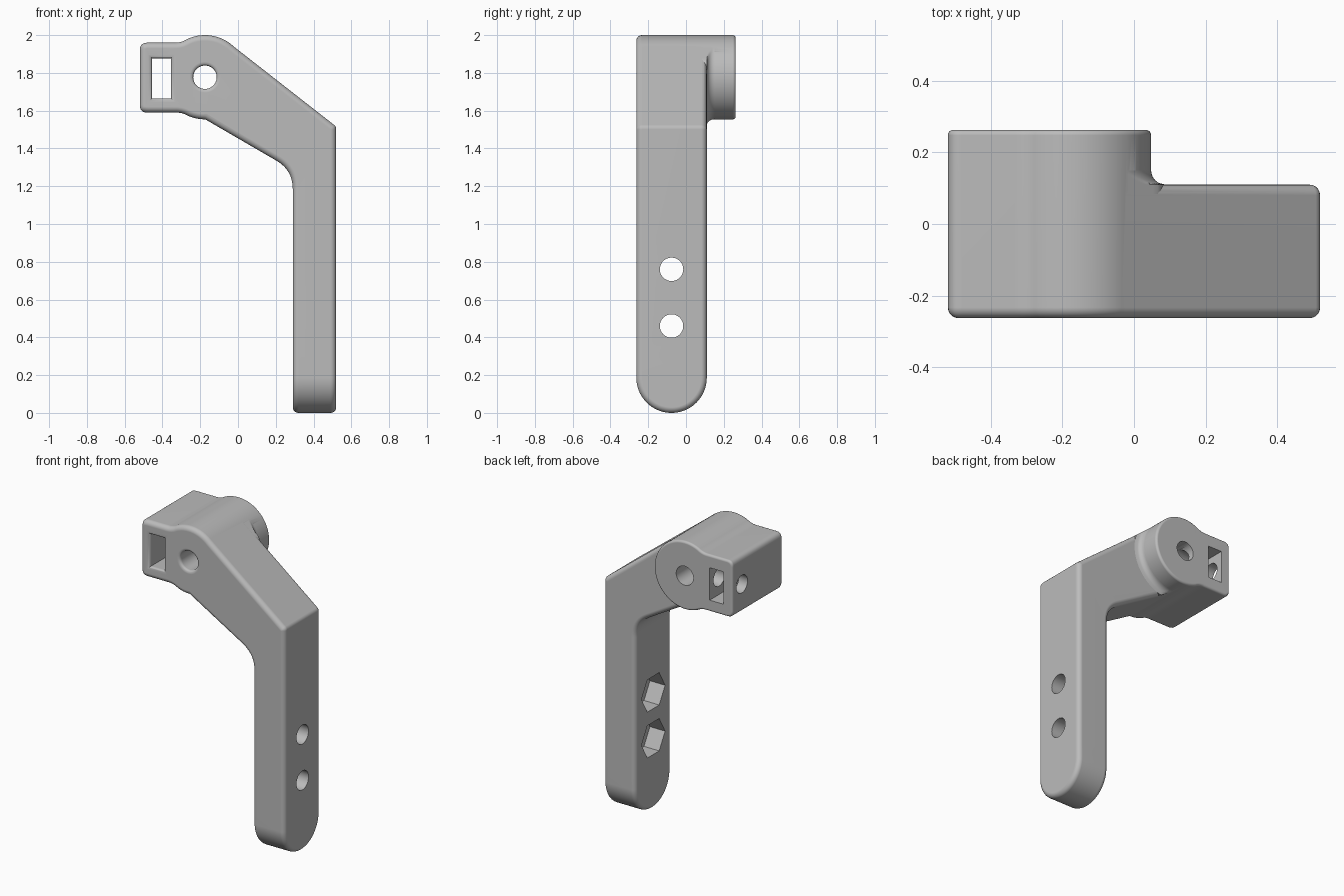
import bpy, bmesh, math

cube = bpy.data.objects.get("Cube")
if cube:
    bpy.data.objects.remove(cube, do_unlink=True)

grey = bpy.data.materials.new("plain_grey")
grey.use_nodes = True
grey.diffuse_color = (0.5, 0.5, 0.5, 1)
grey.node_tree.nodes["Principled BSDF"].inputs["Base Color"].default_value = (0.5, 0.5, 0.5, 1)

CX, CZ, R = -0.175, 1.777, 0.223       # pivot boss
FRONT, ARM_BACK, BACK = -0.263, 0.11, 0.263
LEG_IN, LEG_OUT, SEAM = 0.29, 0.52, 0.3
LEG_Y, LEG_R = (FRONT + ARM_BACK) / 2, (ARM_BACK - FRONT) / 2
ROUND = 0.03
TOP_ANGLE = 52


def arc(cx, cy, r, a0, a1, n):
    angles = [math.radians(a0 + (a1 - a0) * i / n) for i in range(n + 1)]
    return [(cx + r * math.cos(a), cy + r * math.sin(a)) for a in angles]


def soften(prev, corner, nxt, d, n=6):
    """Round one profile corner, starting d away from it."""
    def toward(q):
        s = d / math.dist(corner, q)
        return [c + (k - c) * s for c, k in zip(corner, q)]
    a, b = toward(prev), toward(nxt)
    ts = [i / n for i in range(n + 1)]
    return [tuple((1 - t) ** 2 * p + 2 * t * (1 - t) * c + t * t * q
                  for p, c, q in zip(a, corner, b)) for t in ts]


def flare(t, f):
    """Extra radius of a rounded mouth at depth t."""
    return f - math.sqrt(max(f * f - (f - t) ** 2, 0))


def along_y(u, v, d):
    return (u, d, v)


def along_x(u, v, d):
    return (d, u, v)


def loft(rings, place, closed=True):
    """Skin a list of (depth, points) rings."""
    bm = bmesh.new()
    loops = [[bm.verts.new(place(u, v, d)) for u, v in pts] for d, pts in rings]
    n = len(loops[0])
    for a, b in zip(loops, loops[1:]):
        for i in range(n if closed else n - 1):
            j = (i + 1) % n
            bm.faces.new((a[i], a[j], b[j], b[i]))
    if closed:
        bm.faces.new(loops[0])
        bm.faces.new(loops[-1])
    bmesh.ops.recalc_face_normals(bm, faces=bm.faces)
    return bm


def prism(pts, d0, d1, place, rounds=(0, 0)):
    """Extrude a profile and round its cap edges, except along the leg seam."""
    bm = loft([(d0, pts), (d1, pts)], place)
    axis = 1 if place is along_y else 0
    for d, r in zip((d0, d1), rounds):
        if r:
            edges = [e for e in bm.edges
                     if all(abs(v.co[axis] - d) < 1e-5 for v in e.verts)
                     and not all(abs(v.co.z - SEAM) < 1e-5 for v in e.verts)]
            bmesh.ops.bevel(bm, geom=edges, offset=r, offset_type='OFFSET', segments=5,
                            profile=0.5, affect='EDGES', clamp_overlap=False)
    return bm


def to_object(name, bm):
    mesh = bpy.data.meshes.new(name)
    bm.to_mesh(mesh)
    bm.free()
    mesh.materials.append(grey)
    ob = bpy.data.objects.new(name, mesh)
    bpy.context.collection.objects.link(ob)
    return ob


def activate(ob):
    bpy.ops.object.select_all(action='DESELECT')
    ob.select_set(True)
    bpy.context.view_layer.objects.active = ob


def combine(ob, other, operation):
    activate(ob)
    mod = ob.modifiers.new("combine", 'BOOLEAN')
    mod.object, mod.operation, mod.solver = other, operation, 'EXACT'
    bpy.ops.object.modifier_apply(modifier=mod.name)
    bpy.data.objects.remove(other, do_unlink=True)


def finish(ob):
    activate(ob)
    bpy.ops.object.shade_smooth_by_angle(angle=math.radians(32))
    mod = ob.modifiers.new("clean_shading", 'WEIGHTED_NORMAL')
    mod.keep_sharp = True


# Arm and leg, with the rounded leg tip welded on at the seam
inner = R - 0.001
disc = arc(CX, CZ, inner, TOP_ANGLE, 270, 44)
top = disc[0]
slope = math.tan(math.radians(TOP_ANGLE - 90))
shoulder = (LEG_OUT, top[1] + slope * (LEG_OUT - top[0]))
knee = (LEG_IN, 1.285)
arm = disc + soften(disc[-1], knee, (LEG_IN, SEAM), 0.1, 10)
arm += [(LEG_IN, SEAM), (LEG_OUT, SEAM)]
arm += soften((LEG_OUT, SEAM), shoulder, top, 0.015, 3)
body = prism(arm, FRONT, ARM_BACK, along_y, (ROUND, ROUND))

tip = [(ARM_BACK, SEAM), (FRONT, SEAM)] + arc(LEG_Y, LEG_R, LEG_R, 180, 360, 36)
tip_bm = prism(tip, LEG_IN, LEG_OUT, along_x, (ROUND, ROUND))
tip_mesh = bpy.data.meshes.new("leg_tip")
tip_bm.to_mesh(tip_mesh)
tip_bm.free()
body.from_mesh(tip_mesh)
bpy.data.meshes.remove(tip_mesh)
seam_caps = [f for f in body.faces if all(abs(v.co.z - SEAM) < 1e-4 for v in f.verts)]
bmesh.ops.delete(body, geom=seam_caps, context='FACES')
bmesh.ops.remove_doubles(body, verts=body.verts, dist=0.001)
bmesh.ops.recalc_face_normals(body, faces=body.faces)
bracket = to_object("bracket_arm", body)

# Pivot boss with the clamp block beside it
Z_LOW, Z_HIGH, X_END = 1.59, 1.96, -0.52


def boss_x(z):
    return CX - math.sqrt(R * R - (z - CZ) ** 2)


upper, lower = arc(CX, CZ, R, -112, 115, 46), (boss_x(Z_LOW), Z_LOW)
join, c1, c2 = (boss_x(Z_HIGH), Z_HIGH), (X_END, Z_HIGH), (X_END, Z_LOW)
head = upper + soften(upper[-1], join, c1, 0.03)
head += soften(join, c1, c2, 0.04) + soften(c1, c2, lower, 0.04)
head += soften(c2, lower, upper[0], 0.03)
combine(bracket, to_object("pivot_head", prism(head, FRONT, BACK, along_y, (ROUND, 0.015))), 'UNION')


# Pivot bore and rectangular slot, both with rounded front mouths
def bore_shape(g):
    return arc(CX, CZ, 0.062 + g, 0, 352.5, 47)


def slot_shape(g):
    x0, x1, z0, z1 = -0.455 - g, -0.355 + g, 1.665 - g, 1.877 + g
    return [(x0, z0), (x1, z0), (x1, z1), (x0, z1)]


for name, shape in (("bore", bore_shape), ("slot", slot_shape)):
    f = 0.02
    rings = [(FRONT - 0.05, shape(f))]
    rings += [(FRONT + f * i / 5, shape(flare(f * i / 5, f))) for i in range(6)]
    rings += [(BACK + 0.05, shape(0))]
    combine(bracket, to_object(name + "_cutter", loft(rings, along_y)), 'DIFFERENCE')

# Clamp screw hole from the block end into the bore
screw = arc(0.165, CZ, 0.058, 0, 350, 35)
combine(bracket, to_object("screw_cutter", prism(screw, -0.6, CX, along_x)), 'DIFFERENCE')

# Leg bolt holes with hexagonal nut pockets on the inner side
for z in (0.46, 0.76):
    hole = arc(LEG_Y, z, 0.062, 0, 352.5, 47)
    combine(bracket, to_object("bolt_cutter", prism(hole, 0.2, 0.6, along_x)), 'DIFFERENCE')
    nut = arc(LEG_Y, z, 0.122, 0, 300, 5)
    combine(bracket, to_object("nut_cutter", prism(nut, 0.2, 0.4, along_x)), 'DIFFERENCE')

finish(bracket)

# Concave fillet where the boss rises from the back of the arm
under = math.atan2(knee[0] - CX, CZ - R - knee[1])
under_angle = math.degrees(under) - 180 + 90 - 90


def clipped(r):
    pts = []
    for i in range(49):
        a = -89 + i * (TOP_ANGLE + 87) / 48
        low = -90 - (90 - math.degrees(under))
        limits = [r]
        for normal, dist in ((TOP_ANGLE, R), (low, R * math.sin(under))):
            c = math.cos(math.radians(a - normal))
            if c > 0.1:
                limits.append(0.993 * dist / c)
        k = min(limits)
        pts.append((CX + k * math.cos(math.radians(a)), CZ + k * math.sin(math.radians(a))))
    return pts


f = 0.04
rings = [(ARM_BACK - 0.035, clipped(R + f))]
rings += [(ARM_BACK + f * i / 8, clipped(R + flare(f * i / 8, f))) for i in range(9)]
finish(to_object("boss_fillet", loft(rings, along_y, closed=False)))
